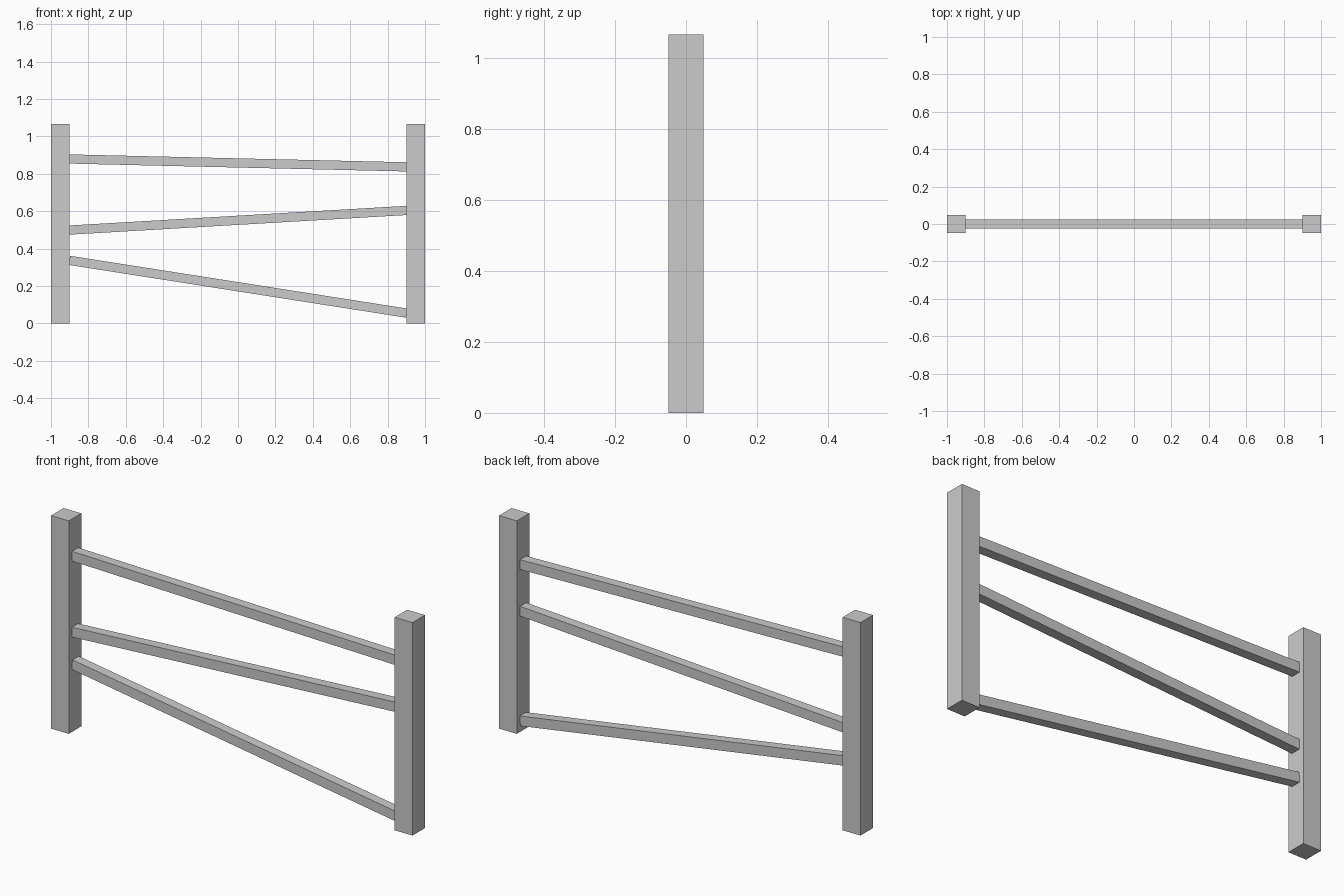
import bpy
import math

if "Cube" in bpy.data.objects:
    bpy.data.objects.remove(bpy.data.objects["Cube"])

POST = 0.0986      # post thickness
HEIGHT = 1.065     # post height
RAIL = 0.049       # rail thickness
INNER = 1 - POST   # x of the post inner faces


def box(name, centre, size, tilt=0.0):
    bpy.ops.mesh.primitive_cube_add(size=1, location=centre)
    ob = bpy.context.object
    ob.name = name
    ob.scale = size
    bpy.ops.object.transform_apply(location=False, rotation=False, scale=True)
    ob.rotation_euler.y = tilt
    return ob


# Two square posts
for side, sx in (("left", -1), ("right", 1)):
    box(f"{side}_post", (sx * (1 - POST / 2), 0, HEIGHT / 2), (POST, POST, HEIGHT))

# Crooked rails: centre height at the left and right ends
rails = {
    "top_rail": (0.879, 0.837),
    "middle_rail": (0.499, 0.604),
    "bottom_rail": (0.337, 0.055),
}
for name, (zl, zr) in rails.items():
    length = math.hypot(2 * INNER, zr - zl)
    tilt = math.atan2(zl - zr, 2 * INNER)
    box(name, (0, 0, (zl + zr) / 2), (length, RAIL, RAIL), tilt)
